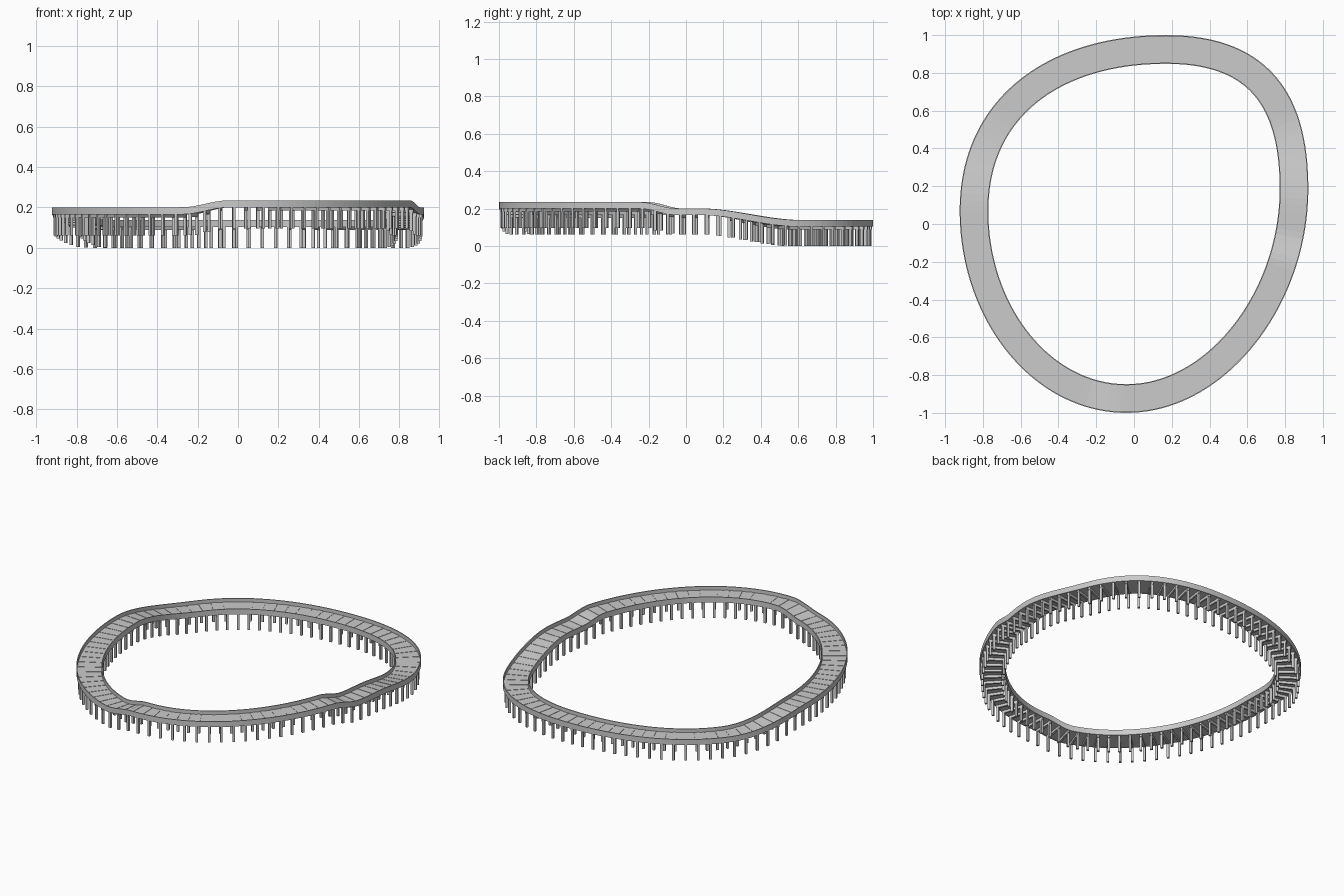
import bpy, bmesh
from mathutils import Vector

if "Cube" in bpy.data.objects:
    bpy.data.objects.remove(bpy.data.objects["Cube"])

BENTS = 84          # trestle bents around the loop
STEPS = 2 * BENTS   # sections around the loop
HALF = 0.076        # half width of the walkway


def smooth(a, b, v):
    t = min(1, max(0, (v - a) / (b - a)))
    return t * t * (3 - 2 * t)


# Closed centreline: top, right, bottom, left Bezier arcs
ARCS = [
    [(0.17, 0.924), (0.70, 0.924), (0.847, 0.61), (0.847, 0.185)],
    [(0.847, 0.185), (0.847, -0.39), (0.44, -0.924), (-0.04, -0.924)],
    [(-0.04, -0.924), (-0.49, -0.924), (-0.847, -0.47), (-0.847, 0.07)],
    [(-0.847, 0.07), (-0.847, 0.62), (-0.42, 0.924), (0.17, 0.924)],
]


def bezier(arc, t):
    p = [Vector(q) for q in arc]
    u = 1 - t
    return p[0] * u**3 + p[1] * 3 * u * u * t + p[2] * 3 * u * t * t + p[3] * t**3


def even_points(count):
    """Points at equal distance along the loop."""
    fine = [bezier(a, i / 200) for a in ARCS for i in range(200)]
    fine.append(fine[0])
    dist = [0]
    for a, b in zip(fine, fine[1:]):
        dist.append(dist[-1] + (b - a).length)
    pts, j = [], 0
    for i in range(count):
        d = dist[-1] * i / count
        while dist[j + 1] < d:
            j += 1
        pts.append(fine[j].lerp(fine[j + 1], (d - dist[j]) / (dist[j + 1] - dist[j])))
    return pts


PTS = even_points(STEPS)


def ground(p):
    """Foot height of the posts: low at the back, highest at the front right."""
    raised = (1 - smooth(-0.22, -0.04, p.y)) * smooth(-0.25, -0.05, p.x)
    return 0.062 * (1 - smooth(0.08, 0.58, p.y)) + 0.034 * raised


def rim_top(p):
    return ground(p) + 0.139


def station(s):
    """Centre, tangent and outward normal at a fractional step."""
    i, f = int(s // 1), s % 1
    n = STEPS
    p = PTS[i % n].lerp(PTS[(i + 1) % n], f)
    t0 = PTS[(i + 1) % n] - PTS[(i - 1) % n]
    t1 = PTS[(i + 2) % n] - PTS[i % n]
    t = t0.normalized().lerp(t1.normalized(), f).normalized()
    return p, t, Vector((-t.y, t.x))


def section(s, lo, hi, zlo, zhi):
    """Rectangle across the path, heights relative to the rim top."""
    p, t, n = station(s)
    z = rim_top(p)
    return [(*(p + n * o), z + dz) for o, dz in ((lo, zlo), (hi, zlo), (hi, zhi), (lo, zhi))]


def bridge(bm, rings, closed):
    loops = [[bm.verts.new(v) for v in r] for r in rings]
    pairs = list(zip(loops, loops[1:]))
    if closed:
        pairs.append((loops[-1], loops[0]))
    else:
        bm.faces.new(loops[0])
        bm.faces.new(loops[-1][::-1])
    for a, b in pairs:
        for k in range(4):
            bm.faces.new((a[k], a[(k + 1) % 4], b[(k + 1) % 4], b[k]))


def make(name, fill):
    bm = bmesh.new()
    fill(bm)
    bmesh.ops.recalc_face_normals(bm, faces=bm.faces)
    me = bpy.data.meshes.new(name)
    bm.to_mesh(me)
    bm.free()
    ob = bpy.data.objects.new(name, me)
    bpy.context.collection.objects.link(ob)


def sweep(name, lo, hi, zlo, zhi):
    make(name, lambda bm: bridge(
        bm, [section(s, lo, hi, zlo, zhi) for s in range(STEPS)], True))


# Recessed walkway deck between an inner and an outer rim board
sweep("walkway_deck", -HALF + 0.003, HALF - 0.003, -0.034, -0.024)
sweep("inner_rim", -HALF, -HALF + 0.006, -0.035, 0)
sweep("outer_rim", HALF - 0.006, HALF, -0.035, 0)


# Deck planks, slightly proud of the deck
def planks(bm):
    for i in range(0, STEPS, 2):
        bridge(bm, [section(i + f, -HALF + 0.007, HALF - 0.007, -0.03, -0.022)
                    for f in (0.05, 0.95)], False)


make("deck_planks", planks)


# Radial beams under the deck
def beams(bm):
    for i in range(0, STEPS, 2):
        bridge(bm, [section(i + f, -0.07, 0.07, -0.05, -0.034)
                    for f in (0.33, 0.67)], False)


make("cross_beams", beams)


# Square posts, one inner and one outer per bent
def posts(bm):
    r = 0.007
    for i in range(0, STEPS, 2):
        p, t, n = station(i + 0.5)
        for off in (-0.06, 0.06):
            c = p + n * off
            corners = [c + t * a * r + n * b * r
                       for a, b in ((-1, -1), (1, -1), (1, 1), (-1, 1))]
            bridge(bm, [[(*q, z) for q in corners]
                        for z in (ground(p), rim_top(p) - 0.033)], False)


make("support_posts", posts)
